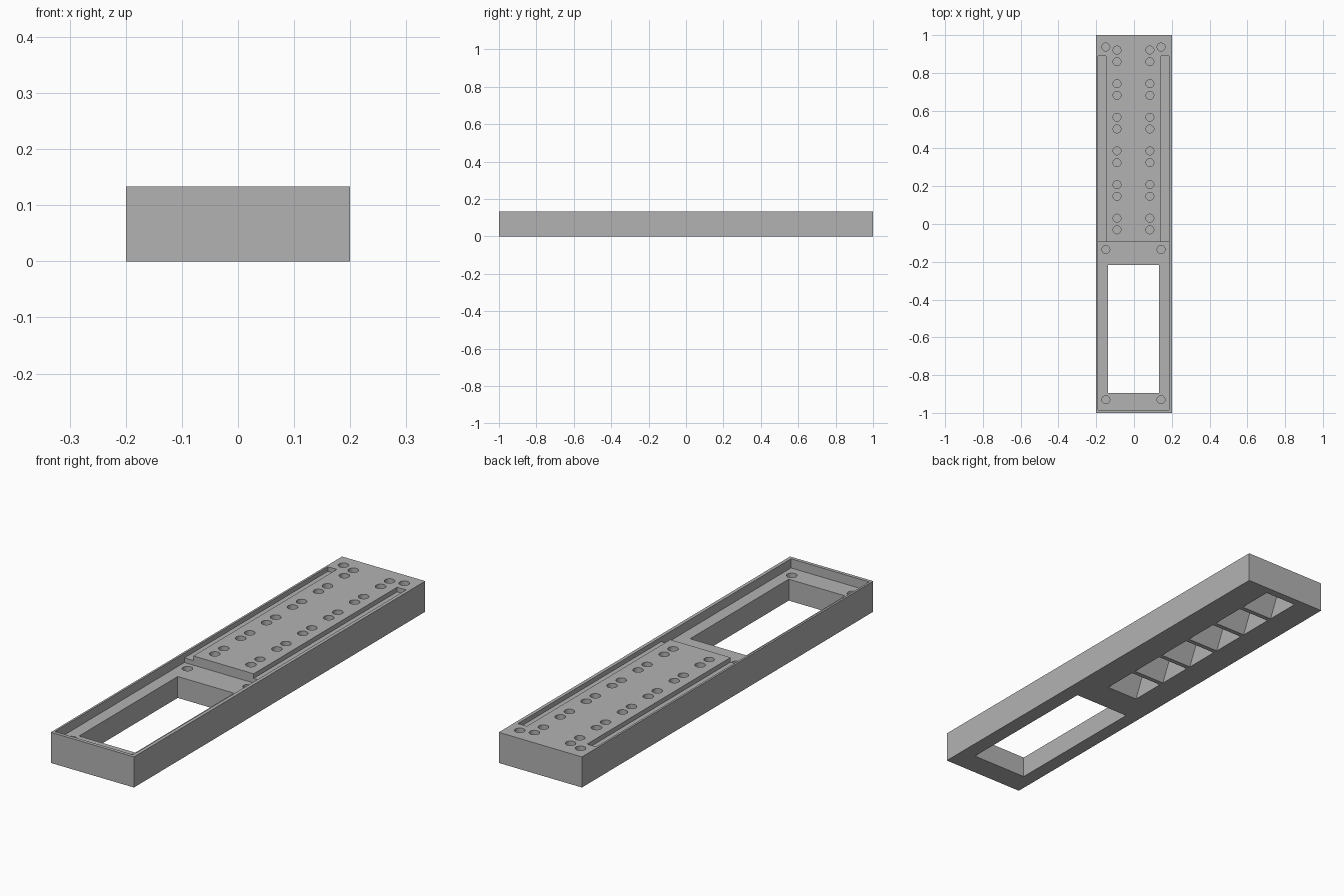
import bpy, bmesh
from math import radians

cube = bpy.data.objects.get("Cube")
if cube:
    bpy.data.objects.remove(cube, do_unlink=True)

HEIGHT = 0.133
MID = -0.003          # centre line of the machined features
PITCH = 0.178         # spacing of hole pairs and pockets

grey = bpy.data.materials.new("grey")
grey.use_nodes = True
colour = (0.45, 0.45, 0.45, 1)
grey.diffuse_color = colour
grey.node_tree.nodes["Principled BSDF"].inputs["Base Color"].default_value = colour


def add_object(name, bm):
    mesh = bpy.data.meshes.new(name)
    bm.to_mesh(mesh)
    bm.free()
    mesh.materials.append(grey)
    obj = bpy.data.objects.new(name, mesh)
    bpy.context.collection.objects.link(obj)
    return obj


def box(name, x, y, z, taper=0):
    """Box between three (low, high) ranges; taper draws in the top along y."""
    bm = bmesh.new()
    bmesh.ops.create_cube(bm, size=1)
    for v in bm.verts:
        inset = -taper * (1 if v.co.y > 0 else -1) if v.co.z > 0 else 0
        v.co = [r[0] if c < 0 else r[1] for c, r in zip(v.co, (x, y, z))]
        v.co.y += inset
    return add_object(name, bm)


def drill(x, y, floor):
    bm = bmesh.new()
    bmesh.ops.create_cone(bm, cap_ends=True, segments=32,
                          radius1=0.021, radius2=0.021, depth=0.2)
    bmesh.ops.translate(bm, verts=bm.verts, vec=(x, y, floor + 0.1))
    return add_object("drill", bm)


def cut(cutter):
    mod = body.modifiers.new("cut", "BOOLEAN")
    mod.operation = "DIFFERENCE"
    mod.solver = "EXACT"
    mod.object = cutter
    bpy.ops.object.modifier_apply(modifier=mod.name)
    bpy.data.objects.remove(cutter, do_unlink=True)


# Main block
body = box("tray_body", (-0.2, 0.2), (-1, 1), (0, HEIGHT))
bpy.context.view_layer.objects.active = body
body.select_set(True)

# Front recess and open window
recess_floor = HEIGHT - 0.04
cut(box("recess", (MID - 0.188, MID + 0.188), (-0.985, -0.095), (recess_floor, 0.3)))
cut(box("window", (MID - 0.135, MID + 0.135), (-0.894, -0.217), (-0.1, 0.3)))

# Side slots, corner screw holes
for side in (-1, 1):
    edges = sorted((MID + side * 0.145, MID + side * 0.188))
    cut(box("slot", edges, (-0.12, 0.89), (HEIGHT - 0.02, 0.3)))
    for y, top in ((0.937, HEIGHT), (-0.135, recess_floor), (-0.93, recess_floor)):
        cut(drill(MID + side * 0.146, y, top - 0.02))

# Paired holes on the deck, tapered pockets underneath
for i in range(6):
    y = i * PITCH
    for side in (-1, 1):
        for offset in (-0.031, 0.031):
            cut(drill(MID + side * 0.087, y + offset, HEIGHT - 0.02))
    cut(box("pocket", (MID - 0.077, MID + 0.077), (y - 0.082, y + 0.076),
            (0, 0.1), taper=0.045))

bpy.ops.object.shade_smooth_by_angle(angle=radians(30))
